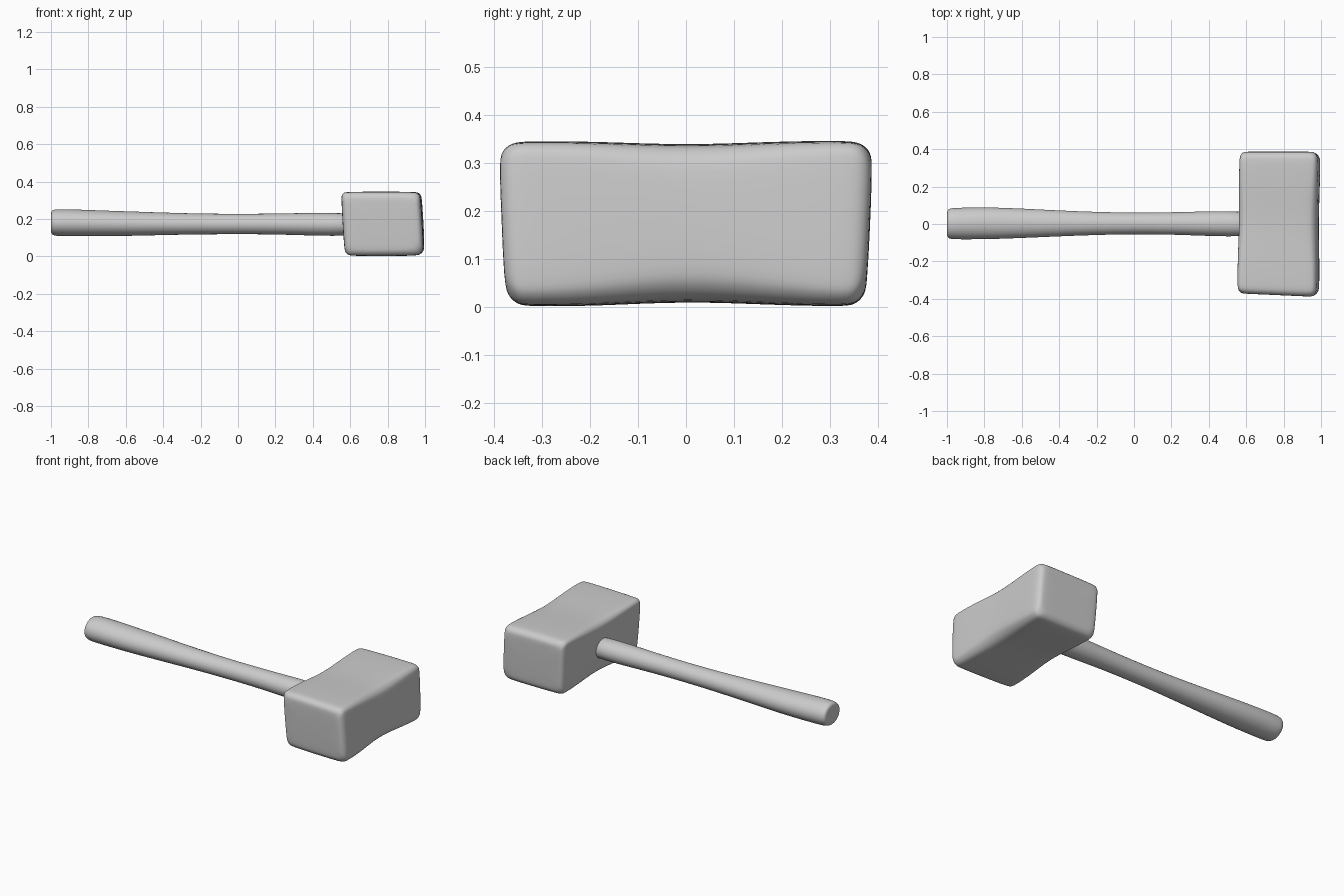
import bpy, bmesh
from math import cos, sin, pi


def loft(name, rings, levels):
    """Skin closed rings of equal point count, cap both ends, smooth."""
    bm = bmesh.new()
    vr = [[bm.verts.new(p) for p in ring] for ring in rings]
    n = len(vr[0])
    for a, b in zip(vr, vr[1:]):
        for i in range(n):
            j = (i + 1) % n
            bm.faces.new((a[i], a[j], b[j], b[i]))
    bm.faces.new(vr[0][::-1])
    bm.faces.new(vr[-1])
    bmesh.ops.recalc_face_normals(bm, faces=bm.faces)
    for f in bm.faces:
        f.smooth = True
    me = bpy.data.meshes.new(name)
    bm.to_mesh(me)
    bm.free()
    ob = bpy.data.objects.new(name, me)
    bpy.context.collection.objects.link(ob)
    if levels:
        mod = ob.modifiers.new("smooth", 'SUBSURF')
        mod.levels = mod.render_levels = levels
    return ob


def head_ring(y, x0, x1, z0, z1, r):
    """Rounded rectangle in xz, leaning a little, with sloped striking ends."""
    pts = []
    corners = [(x1, z1, -1, -1, 1.0), (x0, z1, 1, -1, 0.9),
               (x0, z0, 1, 1, 1.1), (x1, z0, -1, 1, 1.5)]
    for k, (cx, cz, sx, sz, f) in enumerate(corners):
        for s in range(4):
            a = k * pi / 2 + s * pi / 6
            x = cx + sx * r * f + r * f * cos(a)
            z = cz + sz * r * f + r * f * sin(a)
            t = z / 0.345
            lean_x = x + (0.5 - t) * 0.02
            end = max(0, (abs(y) - 0.25) / 0.13)
            tuck = 0.022 * max(0, 0.6 - t) * end
            skew = -0.018 * (x - 0.78) / 0.2 * end if y < 0 else 0
            pts.append((lean_x, y + (tuck if y < 0 else -tuck) + skew * 0.5, z))
    return pts


# Worn mallet head: y, x min, x max, z min, z max, corner radius
stations = [
    (-0.382, 0.600, 0.940, 0.050, 0.300, 0.040),
    (-0.379, 0.575, 0.968, 0.024, 0.325, 0.040),
    (-0.360, 0.562, 0.983, 0.004, 0.343, 0.035),
    (-0.330, 0.559, 0.987, 0.001, 0.346, 0.035),
    (-0.180, 0.560, 0.988, 0.002, 0.345, 0.042),
    (0.000, 0.567, 0.986, 0.012, 0.337, 0.058),
    (0.180, 0.566, 0.990, 0.004, 0.345, 0.046),
    (0.330, 0.569, 0.993, 0.001, 0.347, 0.035),
    (0.365, 0.572, 0.990, 0.004, 0.343, 0.035),
    (0.385, 0.585, 0.974, 0.026, 0.323, 0.040),
    (0.388, 0.610, 0.945, 0.052, 0.298, 0.040),
]
loft("mallet_head", [head_ring(*s) for s in stations], 2)

# Tapered oval handle: x, y centre, z centre, y radius, z radius
profile = [
    (-1.000, 0.002, 0.181, 0.050, 0.042),
    (-0.999, 0.002, 0.181, 0.071, 0.059),
    (-0.990, 0.002, 0.181, 0.081, 0.069),
    (-0.965, 0.002, 0.180, 0.085, 0.073),
    (-0.900, 0.003, 0.180, 0.086, 0.073),
    (-0.780, 0.004, 0.177, 0.087, 0.071),
    (-0.600, 0.004, 0.175, 0.080, 0.067),
    (-0.400, 0.003, 0.174, 0.070, 0.061),
    (-0.200, 0.003, 0.173, 0.062, 0.056),
    (0.000, 0.003, 0.173, 0.058, 0.055),
    (0.200, 0.003, 0.173, 0.060, 0.056),
    (0.400, 0.002, 0.172, 0.067, 0.062),
    (0.500, 0.001, 0.171, 0.068, 0.062),
    (0.640, 0.000, 0.170, 0.068, 0.062),
]
N = 20
loft("handle", [[(x, cy + ry * cos(2 * pi * i / N), cz + rz * sin(2 * pi * i / N))
                 for i in range(N)] for x, cy, cz, ry, rz in profile], 1)
